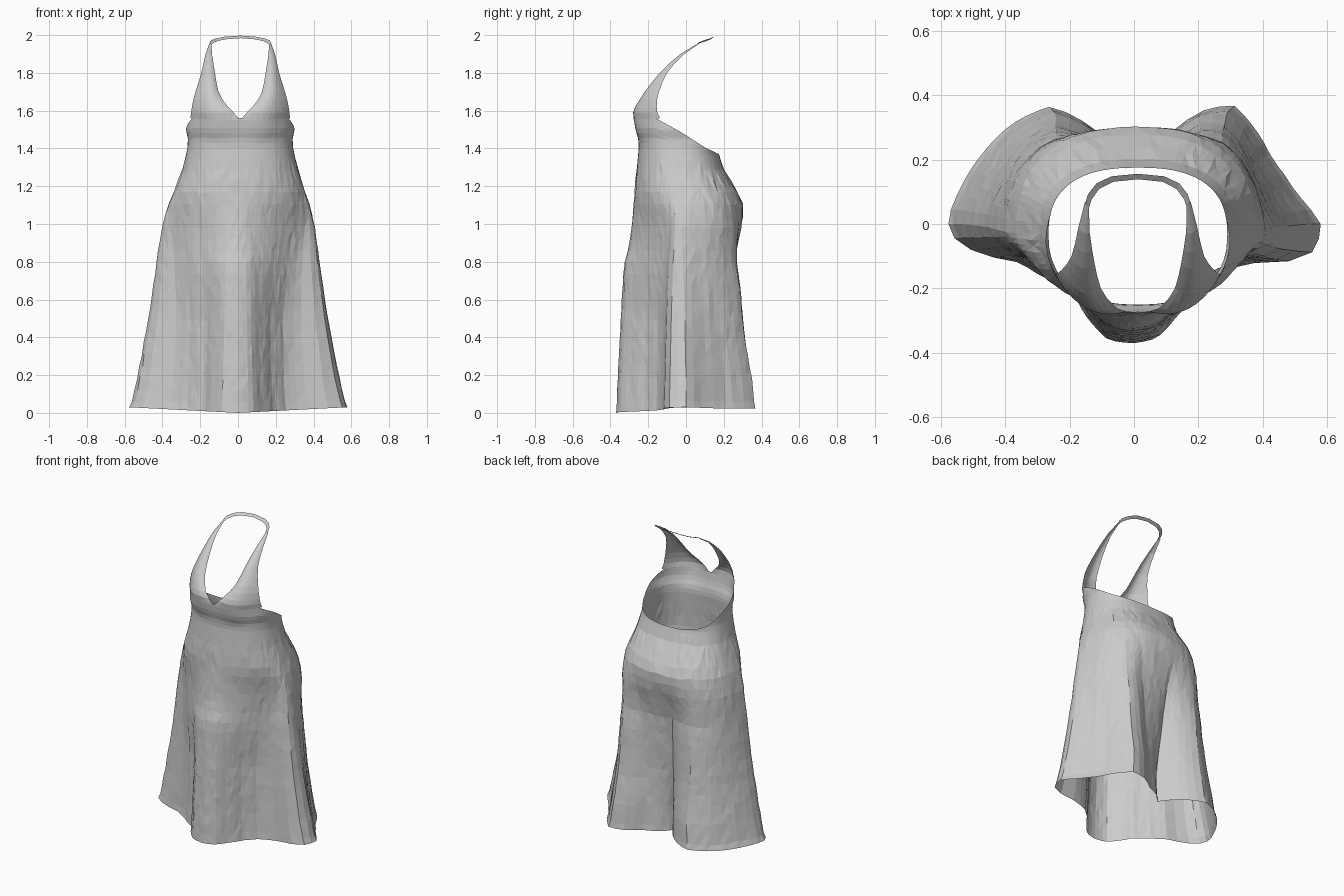
import bpy, bmesh, math, random
from mathutils import Vector

random.seed(4)
if "Cube" in bpy.data.objects:
    bpy.data.objects.remove(bpy.data.objects["Cube"], do_unlink=True)

cloth = bpy.data.materials.new("grey cloth")
cloth.use_nodes = True
GREY = (0.6, 0.6, 0.6, 1)
cloth.diffuse_color = GREY
cloth.node_tree.nodes["Principled BSDF"].inputs["Base Color"].default_value = GREY


def lerp_table(table, v):
    """Linear lookup in rising (key, value) pairs."""
    if v <= table[0][0]:
        return table[0][1]
    for (a, p), (b, q) in zip(table, table[1:]):
        if v <= b:
            return p + (q - p) * (v - a) / (b - a)
    return table[-1][1]


# Silhouette profiles by height
WIDTH = [(0, .58), (.2, .535), (.4, .495), (.6, .46), (.8, .432), (1, .402), (1.1, .375),
         (1.2, .337), (1.3, .302), (1.4, .28), (1.45, .277), (1.5, .288), (1.58, .28)]
FRONT = [(0, .37), (.4, .35), (.78, .33), (.88, .3), (1, .285), (1.2, .27),
         (1.4, .25), (1.45, .252), (1.5, .265), (1.57, .273)]
BACK = [(0, .37), (.2, .35), (.4, .325), (.7, .31), (.8, .298), (.9, .302), (1, .31),
        (1.1, .303), (1.17, .275), (1.25, .225), (1.3, .195), (1.37, .175)]
FRONT_FOLDS = [(.1, 1), (.5, .85), (.8, .55), (1.15, 0)]
BACK_FOLDS = [(.2, 1), (.7, .55), (1.08, 0)]
FRONT_POWER = [(1, 1.25), (1.2, 1), (1.4, .84)]
SHIFT = [(.9, 0), (1.3, .012)]
BUST = [(1.43, 0), (1.48, .009), (1.55, .015)]
NECKLINE = [(-.15, 1.56), (-.1, 1.53), (0, 1.47), (.1, 1.405), (.175, 1.37)]

# Hem outline, counter-clockwise from the front
HEM = [(0, -.37), (.07, -.355), (.13, -.29), (.19, -.21), (.26, -.15), (.35, -.12), (.46, -.12),
       (.54, -.1), (.57, -.07), (.58, 0), (.5, .1), (.43, .2), (.38, .29), (.31, .37), (.22, .355),
       (.11, .28), (-.03, .18), (-.13, .3), (-.26, .365), (-.38, .31), (-.47, .22), (-.54, .11),
       (-.58, .01), (-.55, -.06), (-.45, -.1), (-.35, -.12), (-.27, -.17), (-.18, -.23),
       (-.13, -.31), (-.08, -.36)]


def turn(x, y):
    return math.atan2(x, -y) % math.tau      # 0 at the front, rising towards +x


HEM_POLAR = [(turn(x, y), math.hypot(x, y)) for x, y in HEM]
HEM_POLAR.append((math.tau, HEM_POLAR[0][1]))


def body(a, z):
    """Point on the gown at turn angle a and height z."""
    w, f, b = (lerp_table(t, z) for t in (WIDTH, FRONT, BACK))
    s, c = math.sin(a), -math.cos(a)
    power = .82 if c > 0 else lerp_table(FRONT_POWER, z)
    px = w * math.copysign(abs(s) ** power, s)
    mid = -.03
    py = mid + (b - mid if c > 0 else f + mid) * math.copysign(abs(c) ** power, c)
    # Rounded bust on either side of the front
    off_front = math.acos(max(-1, min(1, -c)))
    py -= lerp_table(BUST, z) * math.exp(-((off_front - .42) / .3) ** 2)
    r = lerp_table(HEM_POLAR, a % math.tau)
    hx = r * s * w / .58
    hy = r * c * (b if c > 0 else f) / .37
    back_share = max(0, min(1, .5 + c))
    t = (lerp_table(FRONT_FOLDS, z) * (1 - back_share) + lerp_table(BACK_FOLDS, z) * back_share)
    return Vector((px + (hx - px) * t + lerp_table(SHIFT, z), py + (hy - py) * t, z))


def sheet(name, rows, closed=False):
    """Open cloth surface through rows of points."""
    bm = bmesh.new()
    grid = [[bm.verts.new(p) for p in row] for row in rows]
    n = len(rows[0])
    for lo, hi in zip(grid, grid[1:]):
        for i in range(n if closed else n - 1):
            j = (i + 1) % n
            bm.faces.new((lo[i], lo[j], hi[j], hi[i]))
    bmesh.ops.remove_doubles(bm, verts=bm.verts, dist=.0005)
    bmesh.ops.triangulate(bm, faces=bm.faces)
    bmesh.ops.recalc_face_normals(bm, faces=bm.faces)
    me = bpy.data.meshes.new(name)
    bm.to_mesh(me)
    bm.free()
    me.materials.append(cloth)
    ob = bpy.data.objects.new(name, me)
    bpy.context.collection.objects.link(ob)


# Skirt and bodice band: one tube with a sloping upper edge
COLS, SKIRT_ROWS, BAND_ROWS = 80, 22, 8
BAND = 1.35
angles = [math.tau * i / COLS for i in range(COLS)]
rows = []
for k in range(SKIRT_ROWS + 1):
    row = []
    for a in angles:
        p = body(a, BAND * k / SKIRT_ROWS)
        if k == 0:
            p.z = .03 * max(abs(p.x) / .58, .8 if p.y > 0 else 0)
        elif k < SKIRT_ROWS:
            out = Vector((p.x, p.y, 0)).normalized()
            p += out * random.uniform(-.002, .002)
            p.z += random.uniform(-.006, .006)
        row.append(p)
    rows.append(row)
for k in range(1, BAND_ROWS + 1):
    row = []
    for a in angles:
        top = lerp_table(NECKLINE, body(a, 1.45).y)
        row.append(body(a, BAND + (top - BAND) * k / BAND_ROWS))
    rows.append(row)
sheet("gown_body", rows, closed=True)

# Halter cups: inner edge, middle and outer edge at each height
CUP = [(1.59, (.035, -.272), (.16, -.262), (.26, -.152)),
       (1.62, (.065, -.262), (.165, -.253), (.256, -.155)),
       (1.66, (.095, -.232), (.17, -.236), (.248, -.153)),
       (1.7, (.115, -.2), (.173, -.214), (.237, -.143)),
       (1.75, (.126, -.163), (.172, -.178), (.221, -.125)),
       (1.8, (.134, -.125), (.171, -.138), (.206, -.1)),
       (1.85, (.142, -.08), (.169, -.088), (.195, -.06)),
       (1.9, (.15, -.025), (.168, -.028), (.184, -.008)),
       (1.955, (.152, .06), (.158, .062), (.164, .07))]
STEPS = 10
CENTRE = .012
side_angle = next(a for a in angles if body(a, 1.5).y > -.15)


def cup_rows(side):
    base = []
    for i in range(STEPS + 1):
        p = body(side * side_angle * i / STEPS, 1.56)
        p.z = 1.55 + .01 * i / STEPS
        base.append(p)
    out = [base]
    for z, inner, middle, outer in CUP:
        row = []
        for i in range(STEPS + 1):
            t = i / STEPS
            k = ((1 - t) * (1 - 2 * t), 4 * t * (1 - t), t * (2 * t - 1))
            x, y = (sum(f * q[d] for f, q in zip(k, (inner, middle, outer))) for d in (0, 1))
            row.append(Vector((CENTRE + side * x, y, z)))
        out.append(row)
    return out


for side, label in ((1, "left"), (-1, "right")):
    sheet(label + "_halter_cup", cup_rows(side))

# Narrow band around the back of the neck
NECK = [(.158, .06, 1.955), (.15, .085, 1.966), (.125, .118, 1.976), (.08, .14, 1.985), (0, .148, 1.991)]
path = NECK + [(-x, y, z) for x, y, z in reversed(NECK[:-1])]
sheet("neck_band", [[Vector((CENTRE + x * k, y + e, z + e * .8)) for x, y, z in path]
                    for k, e in ((1.03, .008), (.96, -.009))])
